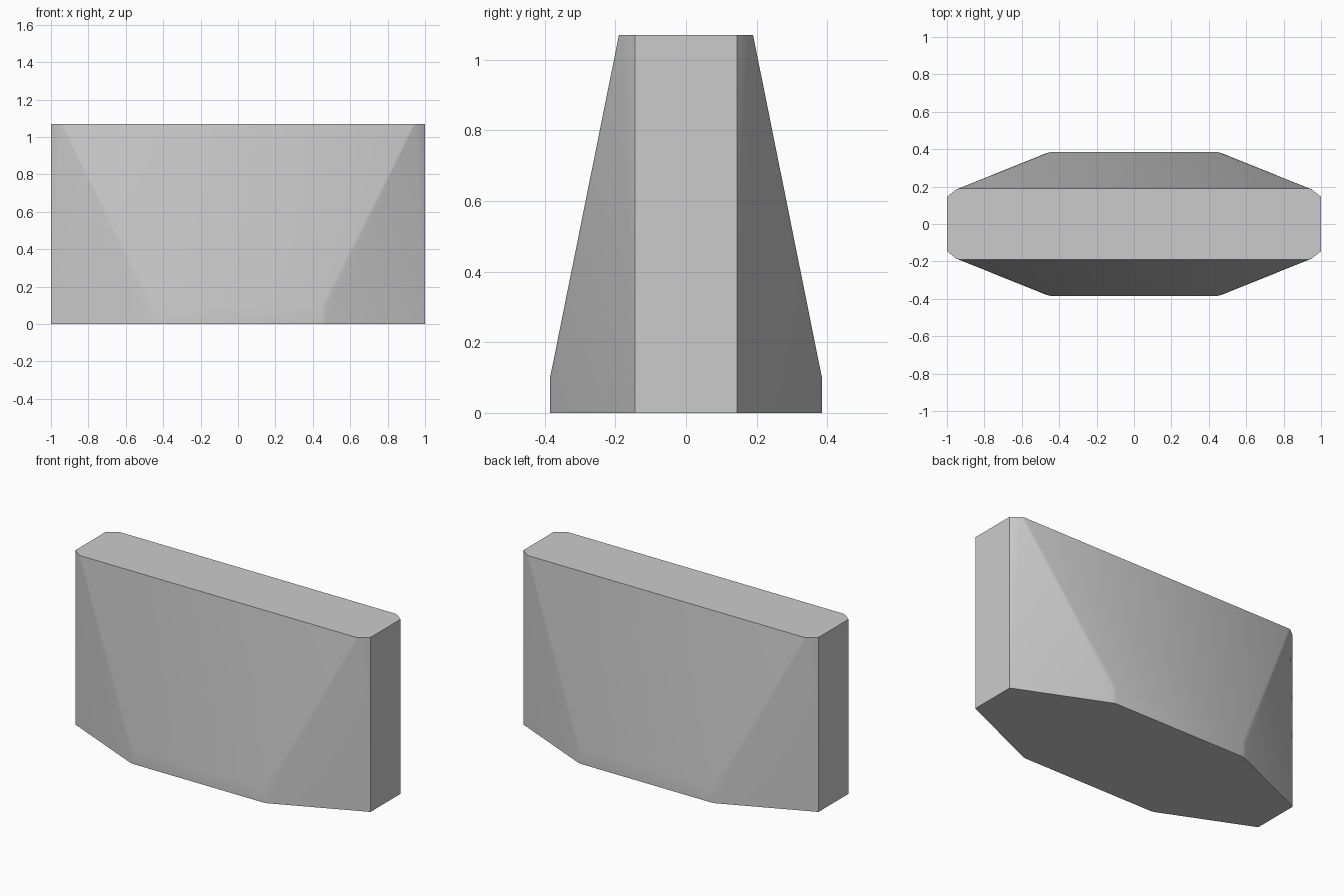
import bpy
import bmesh
import math

cube = bpy.data.objects.get("Cube")
if cube:
    bpy.data.objects.remove(cube, do_unlink=True)

HEIGHT, FOOT = 1.07, 0.10

# One quarter of the plan outline: end edge, then the clipped front corner
base_corner = [(1.0, 0.145), (0.47, 0.378), (0.445, 0.385)]
top_corner = [(1.0, 0.145), (0.95, 0.185), (0.935, 0.19)]


def ring(bm, corner, z):
    """Mirror a quarter outline into all four corners at height z."""
    for sx in (-1, 1):
        for sy in (-1, 1):
            for x, y in corner:
                bm.verts.new((sx * x, sy * y, z))


# Matte grey
grey = bpy.data.materials.new("plain grey")
grey.use_nodes = True
colour = (0.6, 0.6, 0.6, 1.0)
grey.diffuse_color = colour
grey.node_tree.nodes["Principled BSDF"].inputs["Base Color"].default_value = colour

# Tapered block: upright foot, sloping faces, narrow flat top
bm = bmesh.new()
ring(bm, base_corner, 0)
ring(bm, base_corner[1:], FOOT)
ring(bm, top_corner, HEIGHT)
bmesh.ops.convex_hull(bm, input=bm.verts[:])
bmesh.ops.dissolve_limit(bm, angle_limit=math.radians(0.5),
                         verts=bm.verts[:], edges=bm.edges[:])
bmesh.ops.recalc_face_normals(bm, faces=bm.faces[:])
mesh = bpy.data.meshes.new("tapered_block")
bm.to_mesh(mesh)
bm.free()
mesh.materials.append(grey)

block = bpy.data.objects.new("tapered_block", mesh)
bpy.context.collection.objects.link(block)
bpy.ops.object.select_all(action="DESELECT")
block.select_set(True)
bpy.context.view_layer.objects.active = block
bpy.ops.object.shade_smooth_by_angle(angle=math.radians(30))
